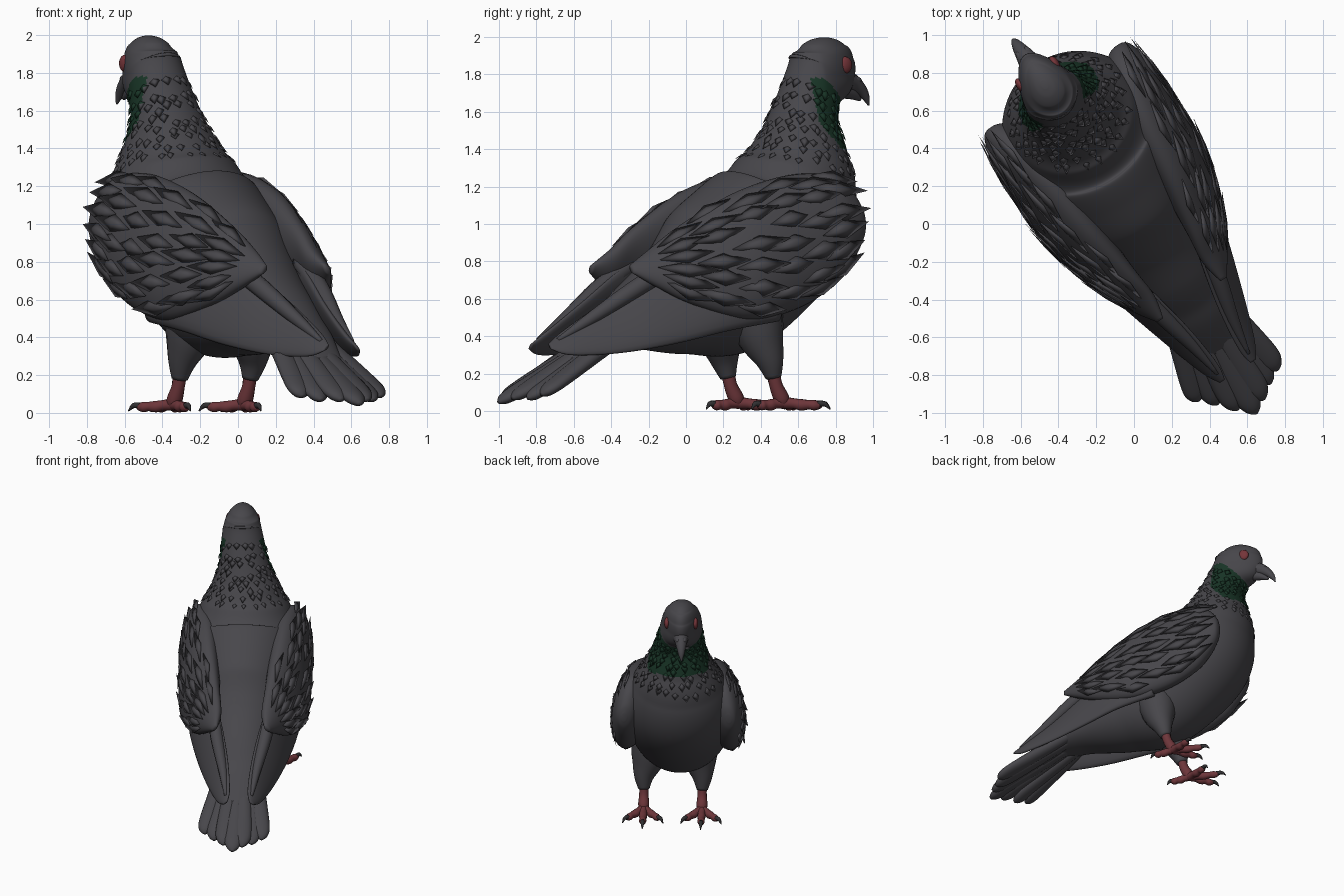
import bpy, bmesh, random
from math import cos, sin, pi, radians
from mathutils import Matrix, Vector

random.seed(4)
cube = bpy.data.objects.get("Cube")
if cube:
    bpy.data.objects.remove(cube)

# The bird is built facing +x, then turned to its heading
PLACE = Matrix.Translation((0.03, 0.016, 0)) @ Matrix.Rotation(radians(123), 4, 'Z')


def material(name, r, g, b):
    m = bpy.data.materials.new(name)
    m.use_nodes = True
    m.diffuse_color = (r, g, b, 1)
    m.node_tree.nodes["Principled BSDF"].inputs["Base Color"].default_value = (r, g, b, 1)
    return m


GREY = material("slate_grey", .064, .062, .07)
GREEN = material("neck_green", .009, .034, .019)
RED = material("foot_red", .155, .037, .043)
EYE = material("eye_red", .18, .036, .042)
CLAW = material("claw_dark", .03, .029, .031)


def finish(name, bm, mats, rule=None, smooth=True):
    bmesh.ops.recalc_face_normals(bm, faces=bm.faces[:])
    for f in bm.faces:
        f.smooth = smooth
        if rule:
            f.material_index = rule(f.calc_center_median())
    bm.transform(PLACE)
    me = bpy.data.meshes.new(name)
    bm.to_mesh(me)
    bm.free()
    for m in mats:
        me.materials.append(m)
    ob = bpy.data.objects.new(name, me)
    bpy.context.collection.objects.link(ob)


def spline(rows, n):
    """Smooth curve through rows of numbers, n steps between rows."""
    pts = [rows[0]] + list(rows) + [rows[-1]]
    out = []
    for i in range(1, len(pts) - 2):
        a, b, c, d = pts[i - 1:i + 3]
        for k in range(n):
            t = k / n
            out.append([.5 * (2 * q + (r - p) * t + (2 * p - 5 * q + 4 * r - s) * t * t
                              + (3 * q - p - 3 * r + s) * t ** 3)
                        for p, q, r, s in zip(a, b, c, d)])
    return out + [list(rows[-1])]


def loft(bm, rings, sides):
    """Skin rings given as (centre, axis, axis) and cap both ends."""
    loops = [[bm.verts.new(c + e * cos(2 * pi * k / sides) + f * sin(2 * pi * k / sides))
              for k in range(sides)] for c, e, f in rings]
    for p, q in zip(loops, loops[1:]):
        for k in range(sides):
            j = (k + 1) % sides
            bm.faces.new((p[k], p[j], q[j], q[k]))
    bm.faces.new(loops[0])
    bm.faces.new(loops[-1][::-1])


def tube(bm, rows, sides=12, n=4):
    """Round tube along (x, y, z, radius) rows."""
    pts = spline(rows, n)
    rings = []
    for i, p in enumerate(pts):
        t = Vector(pts[min(i + 1, len(pts) - 1)][:3]) - Vector(pts[max(i - 1, 0)][:3])
        side = t.cross(Vector((0.01, 0.3, 1))).normalized()
        rings.append((Vector(p[:3]), side * p[3], t.normalized().cross(side) * p[3]))
    loft(bm, rings, sides)


def ball(bm, centre, size):
    bmesh.ops.create_uvsphere(bm, u_segments=20, v_segments=12, radius=1,
                              matrix=Matrix.Translation(centre) @ Matrix.Diagonal((*size, 1)))


def feather(bm, p, along, normal, length, width, lift):
    """Small pointed feather whose tip stands off the surface."""
    d = along.normalized()
    n = normal.normalized()
    w = d.cross(n) * width
    base, tip, ridge, lt, rt = [bm.verts.new(v) for v in (
        p - d * length * .5 - n * lift, p + d * length * .5 + n * lift,
        p + n * lift, p + w - n * lift * .3, p - w - n * lift * .3)]
    for f in ((base, lt, ridge), (base, ridge, rt), (lt, tip, ridge), (rt, ridge, tip),
              (base, tip, lt), (base, rt, tip)):
        bm.faces.new(f)


def green_patch(p):
    """Throat patch: behind the cheek, narrowing down the breast."""
    below_cheek = p.z < 1.78 - .9 * max(0, p.x - .78)
    return int(1.4 < p.z and below_cheek and p.x > .705 + .9 * max(0, 1.53 - p.z))


def clamp(t):
    return max(0, min(1, t))


# Body, neck and head: one loft of (forward, height, half width, half depth)
BODY = [(-.8, .275, .1, .02), (-.62, .385, .16, .07), (-.5, .44, .19, .11),
        (-.35, .50, .23, .18), (-.1, .58, .31, .295), (.15, .69, .38, .425), (.4, .865, .42, .435),
        (.59, 1.04, .42, .405), (.68, 1.25, .345, .33), (.715, 1.41, .26, .25),
        (.745, 1.58, .192, .178), (.8, 1.72, .168, .165), (.865, 1.82, .158, .2),
        (.88, 1.9, .14, .178), (.88, 1.955, .1, .128), (.88, 1.985, .06, .076),
        (.88, 1.997, .02, .025)]
LEAN = .03  # the head is carried slightly to the left
pts = spline(BODY, 12)
body_rings = []
for i, (u, z, a, b) in enumerate(pts):
    q, r = pts[max(i - 1, 0)], pts[min(i + 1, len(pts) - 1)]
    t = Vector((r[0] - q[0], 0, r[1] - q[1])).normalized()
    body_rings.append((Vector((u, LEAN * clamp((z - 1.45) / .35), z)), Vector((0, a, 0)),
                       Vector((t.z, 0, -t.x)) * b))
bm = bmesh.new()
loft(bm, body_rings, 96)
for v in bm.verts:  # narrow the face towards the beak
    taper = 1 - .34 * clamp((v.co.x - .78) / .29) * clamp((v.co.z - 1.66) / .13)
    v.co.y = LEAN + (v.co.y - LEAN) * taper
finish("body", bm, [GREY, GREEN], green_patch)

# Ruffled neck feathers in staggered rows
bm = bmesh.new()
for row in range(8):
    z = 1.32 + row * .052
    i = min(range(len(pts)), key=lambda k: abs(pts[k][1] - z))
    count = 24 - row
    for k in range(count):
        a = 2 * pi * (k + row % 2 * .5 + random.uniform(-.25, .25)) / count
        j = i + random.randint(-1, 1)
        (c, e, f), (c2, e2, f2) = body_rings[j], body_rings[j - 3]
        p = c + e * cos(a) + f * sin(a)
        feather(bm, p, c2 + e2 * cos(a) + f2 * sin(a) - p, p - c,
                random.uniform(.06, .09), .03, random.uniform(.005, .012))
finish("neck_feathers", bm, [GREY, GREEN], green_patch)

# Wings: sections of (forward, top, bottom, top offset, bottom offset, half thickness)
COVERTS = [(.845, 1.04, .97, .385, .395, .02), (.825, 1.11, .9, .37, .395, .06),
           (.76, 1.2, .79, .35, .39, .1), (.64, 1.265, .66, .325, .395, .135),
           (.4, 1.255, .54, .285, .40, .15), (.1, 1.16, .49, .25, .41, .135),
           (-.2, .99, .57, .20, .35, .09), (-.37, .865, .66, .17, .28, .06),
           (-.5, .78, .74, .18, .21, .015)]
PRIMARIES = [(.3, .8, .48, .34, .4, .06), (0, .85, .43, .26, .38, .06),
             (-.3, .77, .36, .17, .32, .05), (-.6, .59, .31, .1, .24, .035),
             (-.85, .43, .3, .07, .16, .025), (-.95, .36, .33, .08, .11, .008)]


def wing_rings(rows, s):
    out = []
    for u, zt, zb, vt, vb, th in spline(rows, 6):
        top, low = Vector((u, s * vt, zt)), Vector((u, s * vb, zb))
        e = (top - low) / 2
        out.append(((top + low) / 2, e, Vector((0, s * e.z, -s * e.y)).normalized() * th))
    return out


for side, s in (("left", 1), ("right", -1.05)):
    bm = bmesh.new()
    rings = wing_rings(COVERTS, s)
    loft(bm, rings, 36)
    finish(side + "_wing_coverts", bm, [GREY])
    bm = bmesh.new()
    loft(bm, wing_rings(PRIMARIES, s), 24)
    # Long folded flight feather along the upper edge
    tube(bm, [(-.2, s * .22, .8, .05), (-.45, s * .18, .66, .05),
              (-.7, s * .125, .5, .035), (-.9, s * .095, .38, .012)], 10)
    finish(side + "_flight_feathers", bm, [GREY])
    # Long overlapping covert feathers
    bm = bmesh.new()
    for row in range(6):
        i = 17 + row * 4
        for k in range(6):
            a = radians(26 + 22 * k + row % 2 * 11 + random.uniform(-5, 5))
            (c, e, f), (c2, e2, f2) = rings[i], rings[i + 3]
            p = c + e * cos(a) + f * sin(a)
            feather(bm, p, c2 + e2 * cos(a) + f2 * sin(a) - p, f + e * cos(a) * .2,
                    random.uniform(.28, .36), .05, .006)
    finish(side + "_covert_feathers", bm, [GREY])

# Tail: fan of overlapping flat feathers, swung slightly to the left
bm = bmesh.new()
for k in range(-3, 4):
    tip = Vector((-1.175 + .045 * abs(k) + .03 * max(k, 0), .035 + k * .072, .055 + .01 * abs(k)))
    root = Vector((-.4, k * .035, .46))
    d = (tip - root).normalized()
    w = Vector((0, 1, 0))
    up = w.cross(d).normalized()
    rows = spline([(0, .05, .05), (.5, .065, .045), (.85, .072, .038), (.97, .05, .03),
                   (1.02, .012, .01)], 5)
    loft(bm, [(root.lerp(tip, t) + up * .012 * (k % 2), w * a, up * b) for t, a, b in rows], 14)
finish("tail", bm, [GREY])

# Beak with cere, and eyes
bm = bmesh.new()
tube(bm, [(.99, .03, 1.77, .07), (1.06, .033, 1.755, .05), (1.115, .036, 1.72, .035),
          (1.15, .038, 1.68, .022), (1.172, .04, 1.635, .005)])
tube(bm, [(.98, .03, 1.72, .05), (1.06, .033, 1.695, .03), (1.115, .036, 1.665, .01)])
for s in (1, -1):
    ball(bm, (1.065, .033 + s * .024, 1.768), (.04, .022, .022))
finish("beak", bm, [GREY])
for side, s in (("left", 1), ("right", -1)):
    bm = bmesh.new()
    ball(bm, (.945, LEAN + s * .108, 1.85), (.042, .022, .045))
    finish(side + "_eye", bm, [EYE])

# Thighs, shanks, toes and claws
for side, y in (("left", .17), ("right", -.275)):
    bm = bmesh.new()
    tube(bm, [(.27, y * .8, .52, .16), (.3, y * .9, .39, .125), (.335, y, .275, .078),
              (.36, y, .18, .043)], 20)
    finish(side + "_thigh", bm, [GREY])
    foot, claws = bmesh.new(), bmesh.new()
    tube(foot, [(.35, y, .24, .038), (.375, y, .14, .036), (.41, y, .07, .042),
                (.43, y, .035, .032)])
    for angle, length in ((0, .24), (38, .2), (-38, .2), (175, .15)):
        d = Vector((cos(radians(angle)), sin(radians(angle)), 0))
        at = lambda f, z, r: (*(Vector((.42, y, z)) + d * length * f), r)
        tube(foot, [at(0, .045, .034), at(.3, .04, .028), at(.5, .033, .031),
                    at(.7, .034, .025), at(.85, .031, .028), at(1, .03, .016)])
        tube(claws, [at(.94, .038, .018), at(1.12, .038, .014), at(1.26, .01, .003)], 8)
    finish(side + "_foot", foot, [RED])
    finish(side + "_claws", claws, [CLAW])
